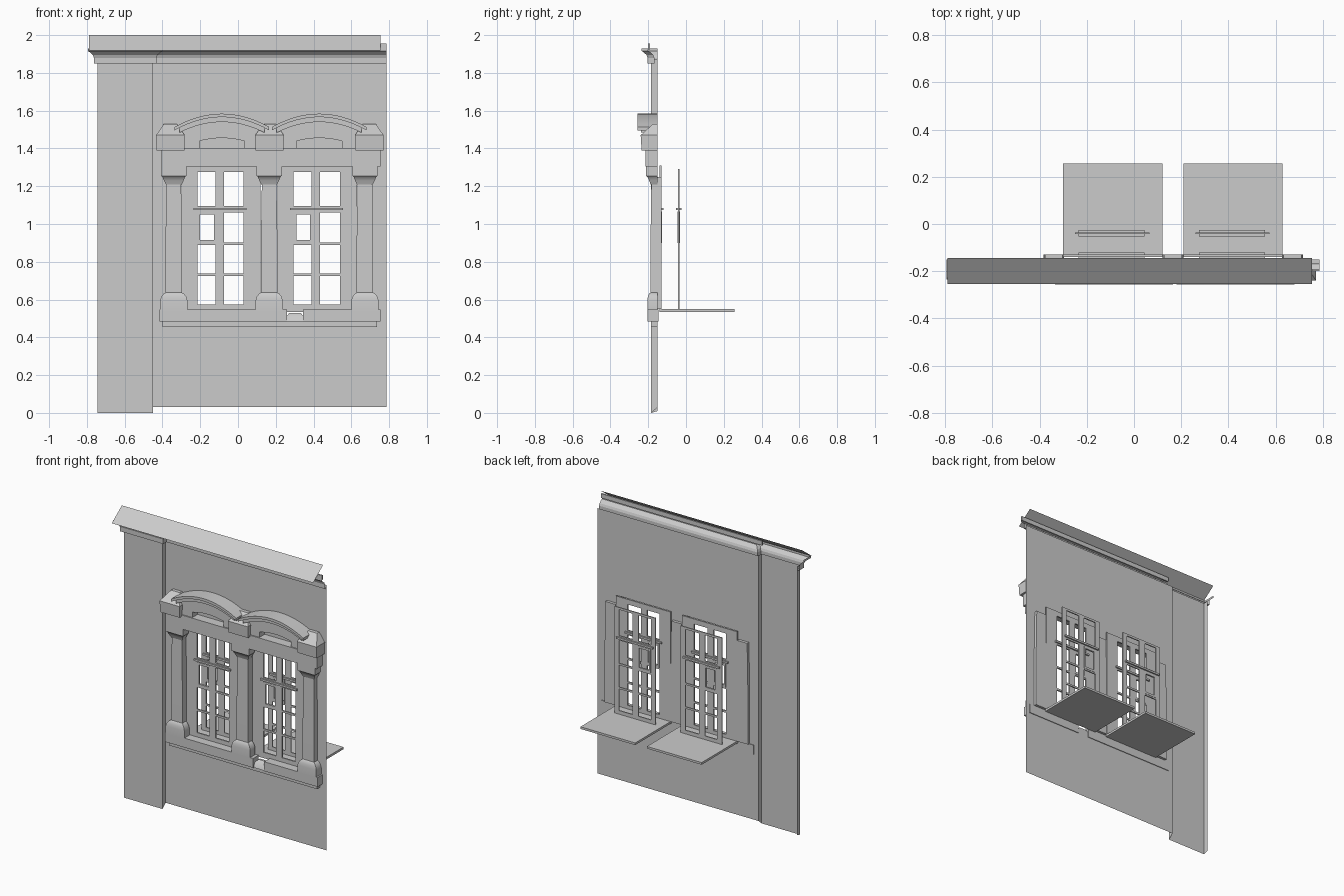
import bpy
import bmesh
import math

cube = bpy.data.objects.get("Cube")
if cube:
    bpy.data.objects.remove(cube)

plaster = bpy.data.materials.new("grey_plaster")
plaster.use_nodes = True
GREY = (0.6, 0.6, 0.6, 1)
plaster.diffuse_color = GREY
plaster.node_tree.nodes["Principled BSDF"].inputs["Base Color"].default_value = GREY


def make(name, bm, smooth=False):
    bmesh.ops.remove_doubles(bm, verts=bm.verts, dist=0.0001)
    bmesh.ops.recalc_face_normals(bm, faces=bm.faces)
    mesh = bpy.data.meshes.new(name)
    bm.to_mesh(mesh)
    bm.free()
    mesh.materials.append(plaster)
    obj = bpy.data.objects.new(name, mesh)
    bpy.context.scene.collection.objects.link(obj)
    if smooth:
        bpy.ops.object.select_all(action='DESELECT')
        obj.select_set(True)
        bpy.context.view_layer.objects.active = obj
        bpy.ops.object.shade_smooth_by_angle(angle=math.radians(35))
    return obj


def add_box(bm, x0, x1, y0, y1, z0, z1):
    verts = bmesh.ops.create_cube(bm, size=1)["verts"]
    for v in verts:
        v.co = (x1 if v.co.x > 0 else x0, y1 if v.co.y > 0 else y0, z1 if v.co.z > 0 else z0)


def box(name, *dims):
    bm = bmesh.new()
    add_box(bm, *dims)
    return make(name, bm)


def bridge(bm, rows, closed=False):
    """Quads between consecutive rows of points."""
    rings = [[bm.verts.new(p) for p in row] for row in rows]
    for a, b in zip(rings, rings[1:]):
        count = len(a)
        for i in range(count if closed else count - 1):
            j = (i + 1) % count
            bm.faces.new((a[i], a[j], b[j], b[i]))
    return rings


def loft(name, cx, sections, back=-0.15):
    """Stack of rectangles (z, half width, front y) set against the wall."""
    bm = bmesh.new()
    rows = [[(cx - w, f, z), (cx + w, f, z), (cx + w, back, z), (cx - w, back, z)]
            for z, w, f in sections]
    rings = bridge(bm, rows, closed=True)
    bm.faces.new(rings[0])
    bm.faces.new(rings[-1])
    return make(name, bm, smooth=True)


def strip(name, x0, x1, low, high, front, back=-0.15, steps=16):
    """Solid between two height functions of x."""
    bm = bmesh.new()
    rows = []
    for i in range(steps + 1):
        x = x0 + (x1 - x0) * i / steps
        rows.append([(x, front, low(x)), (x, front, high(x)),
                     (x, back, high(x)), (x, back, low(x))])
    rings = bridge(bm, rows, closed=True)
    bm.faces.new(rings[0])
    bm.faces.new(rings[-1])
    return make(name, bm, smooth=True)


# Wall sheet with one large opening
WALL = -0.15
LEFT, RIGHT = -0.45, 0.785
bm = bmesh.new()
xs = [LEFT, -0.375, 0.70, RIGHT]
zs = [0.03, 0.47, 1.37, 1.87]
for i in range(3):
    for k in range(3):
        if (i, k) != (1, 1):
            corners = [(xs[i], zs[k]), (xs[i + 1], zs[k]),
                       (xs[i + 1], zs[k + 1]), (xs[i], zs[k + 1])]
            bm.faces.new([bm.verts.new((x, WALL, z)) for x, z in corners])
make("wall", bm)

# Shallow corner pilaster, open at the back
path = [(LEFT, WALL, 0.03), (LEFT, -0.185, 0), (-0.745, -0.185, 0), (-0.745, WALL, 0.01)]
bm = bmesh.new()
bridge(bm, [path, [(x, y, 1.87) for x, y, z in path]])
make("pilaster", bm)

# Cornice moulding swept around the pilaster
bm = bmesh.new()
rows = []
for out, z in [(0, 1.85), (0.018, 1.85), (0.018, 1.88), (0.024, 1.895),
               (0.04, 1.91), (0.05, 1.915), (0.05, 1.93)]:
    rows.append([(RIGHT, WALL - out, z), (LEFT + out, WALL - out, z),
                 (LEFT + out, -0.185 - out, z), (-0.745 - out, -0.185 - out, z),
                 (-0.745 - out, WALL, z)])
bridge(bm, rows)
make("cornice", bm)
box("cornice_top_strip", LEFT, RIGHT, -0.2, -0.19, 1.925, 1.955)

# Sloping roof sheet
bm = bmesh.new()
bridge(bm, [[(x, -0.255, 1.918), (x, -0.145, 2.0)] for x in (-0.79, 0.755)])
make("roof_sheet", bm)

# Columns with bases, capitals and sloped blocks above the lintel
for side, cx, ear_x in [("right", -0.34, -0.358), ("middle", 0.165, 0.167), ("left", 0.672, 0.695)]:
    loft(side + "_column", cx, [(0.55, 0.044, -0.188), (0.9, 0.044, -0.188), (1.25, 0.038, -0.183)], -0.13)
    loft(side + "_base", cx, [(0.54, 0.072, -0.205), (0.595, 0.072, -0.205), (0.615, 0.066, -0.202),
                              (0.63, 0.055, -0.196), (0.637, 0.043, -0.188)])
    loft(side + "_capital", cx, [(1.21, 0.042, -0.187), (1.23, 0.052, -0.195), (1.25, 0.06, -0.205),
                                 (1.255, 0.067, -0.212), (1.31, 0.067, -0.212)])
    loft(side + "_block", ear_x, [(1.39, 0.074, -0.235), (1.47, 0.076, -0.24), (1.53, 0.034, -0.175)])

# Lintel and sill
box("lintel", -0.405, 0.755, -0.215, WALL, 1.305, 1.402)
box("sill_right", -0.415, 0.26, -0.205, -0.145, 0.483, 0.548)
box("sill_left", 0.345, 0.755, -0.205, -0.145, 0.483, 0.548)
loft("sill_broken_piece", 0.302, [(0.483, 0.045, -0.2), (0.51, 0.045, -0.19), (0.53, 0.03, -0.165)])
box("sill_underside_strip", -0.4, 0.735, -0.185, WALL, 0.455, 0.485)


def arc(cx, peak):
    return lambda x: peak - 1.12 * (x - cx) ** 2


def flat(z):
    return lambda x: z


# Arched pediments with a recessed niche
for side, cx in [("right", -0.085), ("left", 0.43)]:
    strip(side + "_arch_cap", cx - 0.25, cx + 0.25, arc(cx, 1.566), arc(cx, 1.584), -0.256)
    strip(side + "_arch_moulding", cx - 0.225, cx + 0.225, arc(cx, 1.54), arc(cx, 1.567), -0.238)
    strip(side + "_pediment_head", cx - 0.12, cx + 0.12, arc(cx, 1.455), arc(cx, 1.542), -0.207)
    for a, b in [(-0.21, -0.12), (0.12, 0.21)]:
        strip(side + "_pediment_cheek", cx + a, cx + b, flat(1.4), arc(cx, 1.542), -0.207, steps=6)


def window(name, cx, y0, y1, frame_x, frame_z):
    """Frame with two columns of four panes, a vent and a transom ledge."""
    bm = bmesh.new()
    l, r = cx - 0.125, cx + 0.12
    bottom, top = 0.575, 1.275
    for x0, x1 in [(frame_x[0], l), (r, frame_x[1]), (cx - 0.03, cx + 0.015)]:
        add_box(bm, x0, x1, y0, y1, *frame_z)
    for z0, z1 in [(frame_z[0], bottom), (top, frame_z[1]), (0.725, 0.738),
                   (0.89, 0.903), (1.062, 1.095)]:
        add_box(bm, l, r, y0, y1, z0, z1)
    # Vent frame
    for x0, x1, z0, z1 in [(l, l + 0.014, 0.9, 1.065), (cx - 0.038, cx - 0.03, 0.9, 1.065),
                           (l, cx - 0.03, 0.9, 0.916), (l, cx - 0.03, 1.05, 1.065)]:
        add_box(bm, x0, x1, y0 - 0.002, y1 + 0.002, z0, z1)
    add_box(bm, cx - 0.145, cx + 0.135, y0 - 0.01, y1 + 0.01, 1.073, 1.086)
    make(name, bm)


# Outer and inner windows, and the inside window boards
for side, cx in [("right", -0.09), ("left", 0.42)]:
    window(side + "_outer_window", cx, -0.14, -0.13, (cx - 0.21, cx + 0.21), (0.55, 1.31))
    window(side + "_inner_window", cx, -0.043, -0.035, (cx - 0.16, cx + 0.155), (0.55, 1.29))
    box(side + "_window_board", cx - 0.21, cx + 0.21, -0.14, 0.257, 0.535, 0.55)
